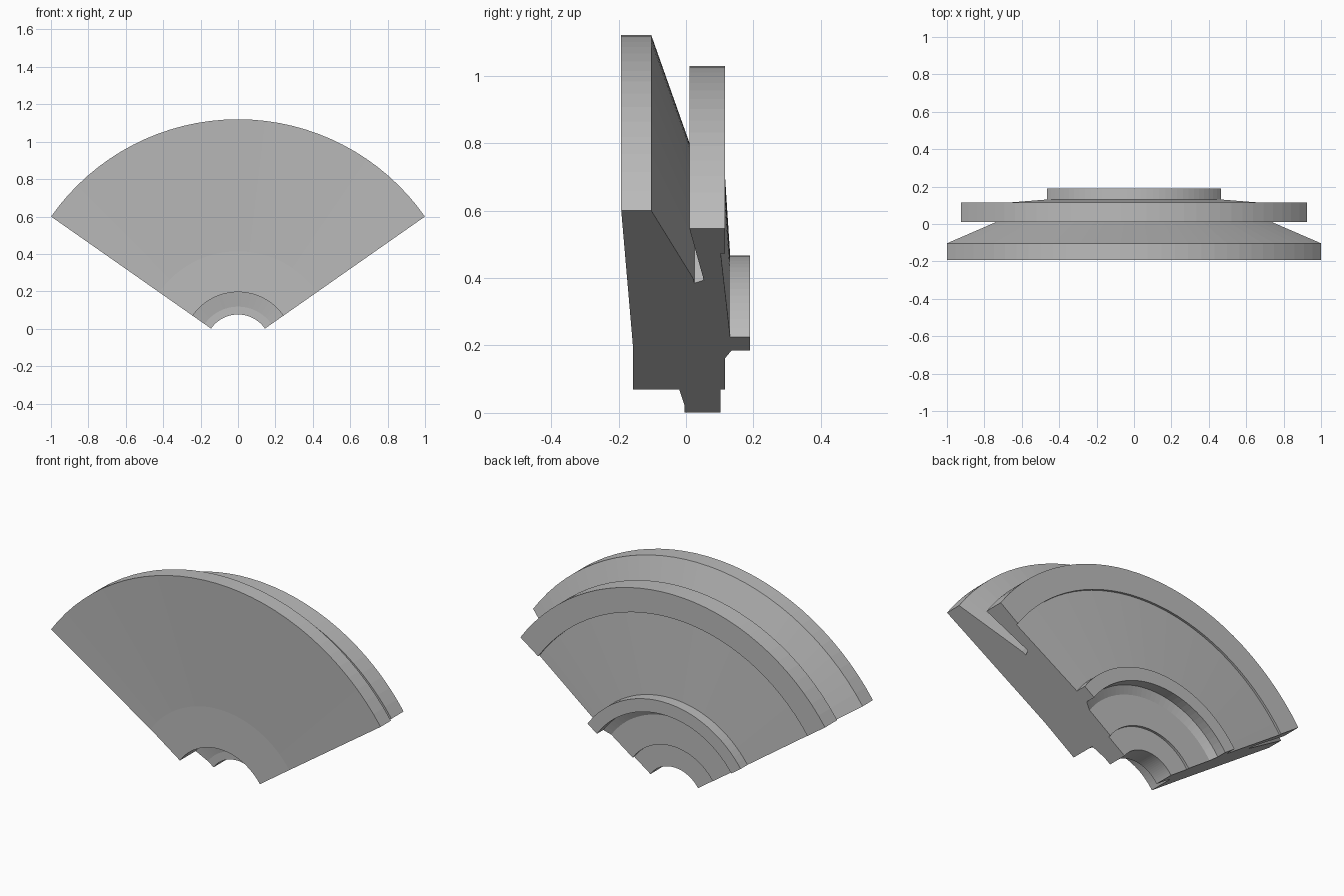
import bpy, bmesh, math
from mathutils import Vector, Matrix

cube = bpy.data.objects.get("Cube")
if cube:
    bpy.data.objects.remove(cube)

HALF_ANGLE = math.radians(55)
AXIS_Z = -0.1
STEPS = 32

# Cross-section as (depth along the axis, radius)
PROFILE = [
    (-0.192, 1.22), (-0.103, 1.22),                                # front flange rim
    (0.021, 0.87), (0.025, 0.845), (0.053, 0.86),                  # tapered groove
    (0.01, 1.128), (0.115, 1.128),                                 # rear flange rim
    (0.115, 0.997), (0.103, 0.997), (0.131, 0.567),                # recessed rear cone
    (0.19, 0.567), (0.19, 0.497), (0.135, 0.497), (0.115, 0.455),  # raised collar
    (0.115, 0.296), (0.102, 0.296), (0.102, 0.176),                # hub back
    (-0.005, 0.176), (-0.005, 0.218), (-0.02, 0.296),              # stepped bore
    (-0.157, 0.296), (-0.157, 0.514),                              # front cone
]

grey = bpy.data.materials.new("mid_grey")
grey.use_nodes = True
colour = (0.5, 0.5, 0.5, 1)
grey.diffuse_color = colour
grey.node_tree.nodes["Principled BSDF"].inputs["Base Color"].default_value = colour

# Sweep the section about the y axis into a closed sector
bm = bmesh.new()
start = Matrix.Rotation(-HALF_ANGLE, 4, 'Y')
verts = [bm.verts.new(start @ Vector((0, y, r))) for y, r in PROFILE]
cap = bm.faces.new(verts)
end = bmesh.ops.spin(bm, geom=[cap], cent=(0, 0, 0), axis=(0, 1, 0),
                     angle=2 * HALF_ANGLE, steps=STEPS, use_duplicate=False)
# Keep the starting cap if the sweep consumed it
if not any(len(f.verts) == len(PROFILE) and f.calc_center_median().x < 0 for f in bm.faces):
    bm.faces.new(verts)
bmesh.ops.translate(bm, verts=bm.verts, vec=(0, 0, AXIS_Z))
bmesh.ops.recalc_face_normals(bm, faces=bm.faces)

mesh = bpy.data.meshes.new("pulley_sector")
bm.to_mesh(mesh)
bm.free()
mesh.materials.append(grey)
sector = bpy.data.objects.new("pulley_sector", mesh)
bpy.context.collection.objects.link(sector)
